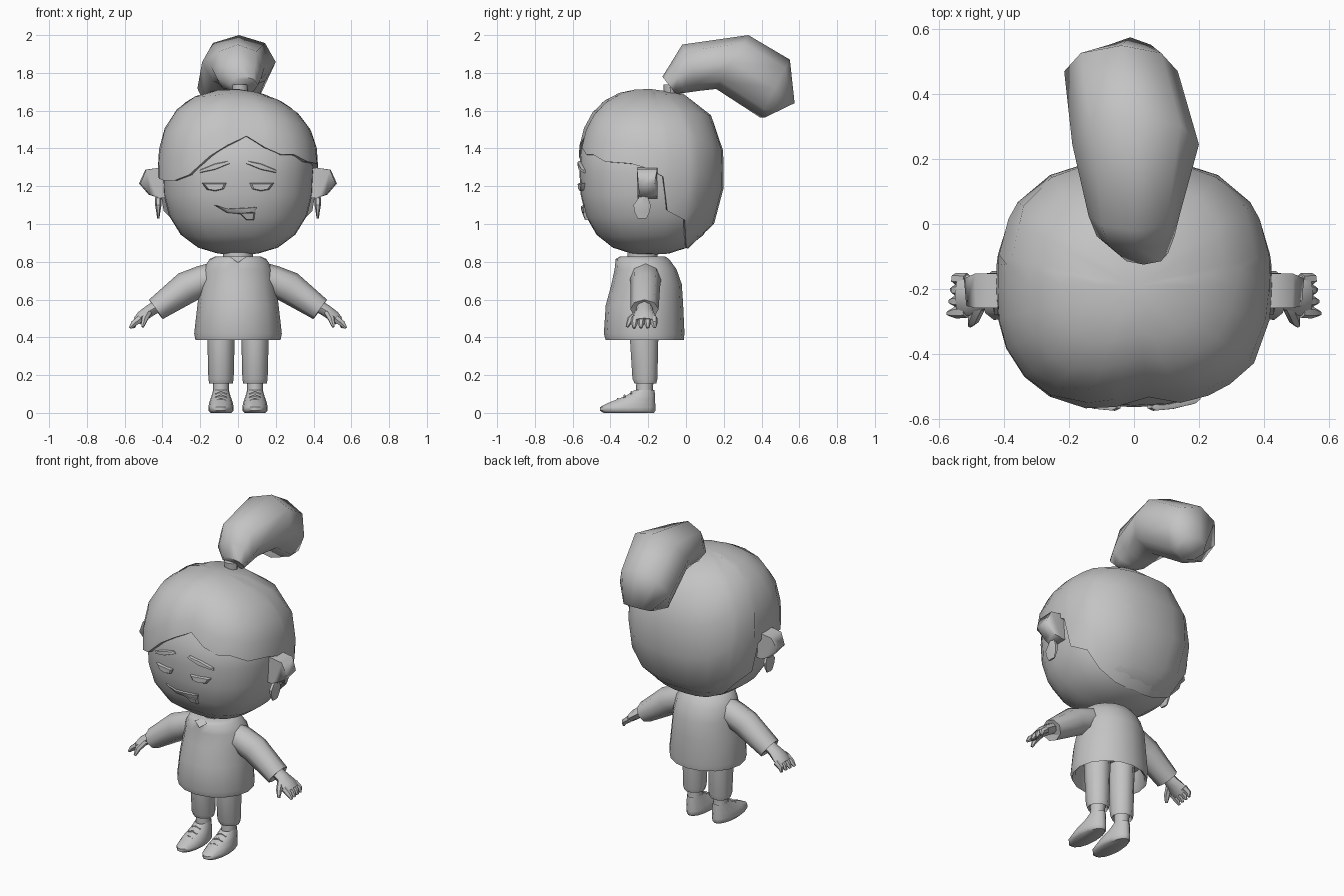
import bpy, bmesh, math
from mathutils import Vector

if "Cube" in bpy.data.objects:
    bpy.data.objects.remove(bpy.data.objects["Cube"], do_unlink=True)

grey = bpy.data.materials.new("plain_grey")
grey.use_nodes = True
grey.diffuse_color = (0.55, 0.55, 0.55, 1)
grey.node_tree.nodes["Principled BSDF"].inputs["Base Color"].default_value = grey.diffuse_color

POWER = 2.5
HEAD = Vector((0, -0.19, 1.275))
FACE_SIZE = (0.40, 0.374, 0.438)
HAIR_SIZE = (0.425, 0.392, 0.44)


def finish(name, bm, angle=50):
    bmesh.ops.remove_doubles(bm, verts=bm.verts, dist=0.0005)
    bmesh.ops.recalc_face_normals(bm, faces=bm.faces)
    mesh = bpy.data.meshes.new(name)
    bm.to_mesh(mesh)
    bm.free()
    mesh.materials.append(grey)
    obj = bpy.data.objects.new(name, mesh)
    bpy.context.collection.objects.link(obj)
    bpy.ops.object.select_all(action='DESELECT')
    obj.select_set(True)
    bpy.context.view_layer.objects.active = obj
    bpy.ops.object.shade_smooth_by_angle(angle=math.radians(angle))


def loft(name, rings, side=1, caps=True, angle=50):
    """Skin a list of equal-length rings; side=-1 mirrors in x."""
    bm = bmesh.new()
    loops = [[bm.verts.new((p[0] * side, p[1], p[2])) for p in ring] for ring in rings]
    n = len(loops[0])
    for a, b in zip(loops, loops[1:]):
        for i in range(n):
            j = (i + 1) % n
            bm.faces.new((a[i], a[j], b[j], b[i]))
    if caps:
        bm.faces.new(loops[0])
        bm.faces.new(loops[-1])
    finish(name, bm, angle)


def ovals(sections, x=0, n=12):
    """Horizontal rings from (z, half width, front y, back y)."""
    turns = [math.tau * i / n for i in range(n)]
    return [[(x + w * math.cos(t), (f + b) / 2 + (b - f) / 2 * math.sin(t), z)
             for t in turns] for z, w, f, b in sections]


def tube(path, n=8, turn=0):
    """Rings across a path of (point, horizontal radius, other radius)."""
    pts = [Vector(p[0]) for p in path]
    rings = []
    for i, (p, rh, rv) in enumerate(path):
        d = pts[min(i + 1, len(pts) - 1)] - pts[max(i - 1, 0)]
        q = d.to_track_quat('Z', 'Y')
        rings.append([pts[i] + q @ Vector((rh * math.cos(turn + math.tau * k / n),
                                           rv * math.sin(turn + math.tau * k / n), 0)) for k in range(n)])
    return rings


def head_point(az, phi, size, scale=1):
    """Point of the boxy head ellipsoid; azimuth runs from the front to +x."""
    u = Vector((math.sin(az) * math.cos(phi), -math.cos(az) * math.cos(phi), math.sin(phi)))
    s = scale * sum(abs(c) ** POWER for c in u) ** (-1 / POWER)
    p = HEAD + Vector([c * r * s for c, r in zip(u, size)])
    p.z -= 0.4 * max(0, p.x) * max(0, p.z - 1.4)  # crown slopes down on the left
    return p


def latitude(az, z):
    h = (z - HEAD.z) / HAIR_SIZE[2]
    f = (1 - abs(h) ** POWER) ** (1 / POWER)
    g = (abs(math.sin(az)) ** POWER + abs(math.cos(az)) ** POWER) ** (1 / POWER)
    return math.atan2(h * g, f)


# Head, drawn in slightly under the hair
loft("head", [[head_point(math.tau * i / 24, math.radians(lat), FACE_SIZE, 0.92 if lat > 20 else 1)
               for i in range(24)] for lat in range(-90, 91, 15)], caps=False, angle=60)

# Hair cap: one column per hairline point (azimuth in degrees, height), parted at the front
back = [(100, 1.25), (104, 1.07), (120, 1.02), (128, 0.93), (145, 0.88), (162, 0.87)]
fringe = [(-90, 1.28), (-75, 1.24), (-62, 1.23), (-48, 1.23), (-35, 1.26), (-20, 1.36), (-8, 1.42),
          (7, 1.48), (20, 1.41), (32, 1.37), (42, 1.37), (55, 1.33), (75, 1.32), (90, 1.29)]
hairline = [(-a, z) for a, z in reversed(back)] + fringe + back + [(180, 0.87)]
parting = {-8: 0.98, 7: 0.935, 20: 0.97, 32: 0.97, 42: 0.98}
columns = []
for deg, z in hairline:
    az = math.radians(deg)
    low = latitude(az, z)
    dent = parting.get(deg, 1)
    column = [head_point(az, low, FACE_SIZE, 0.93)]
    for k in range(7):
        t = k / 6
        column.append(head_point(az, low + (math.pi / 2 - low) * t, HAIR_SIZE,
                                 dent + (1 - dent) * min(1, t * 1.4)))
    columns.append(column)
loft("hair", list(zip(*columns)), caps=False, angle=60)

# Ponytail: (x, half width, top y, top z, bottom y, bottom z)
tail = [(0.03, 0.075, -0.125, 1.78, -0.055, 1.69), (0.005, 0.12, -0.075, 1.86, 0.0, 1.695),
        (0, 0.14, -0.02, 1.95, 0.07, 1.705), (0.005, 0.195, 0.33, 2.0, 0.16, 1.715),
        (-0.04, 0.175, 0.55, 1.87, 0.39, 1.565), (-0.012, 0.09, 0.575, 1.64, 0.42, 1.565)]
rings = []
for x, w, ty, tz, by, bz in tail:
    ring = []
    for i in range(8):
        c, s = math.cos(math.tau * i / 8), math.sin(math.tau * i / 8)
        ring.append((x + w * c, (ty + by + (ty - by) * s) / 2, (tz + bz + (tz - bz) * s) / 2))
    rings.append(ring)
loft("ponytail", rings, angle=70)
loft("hair_tie", tube([((0.01, -0.08, 1.67), 0.04, 0.035), ((0.01, -0.085, 1.74), 0.04, 0.035)]))

# Neck, tunic with a hollow hem, and collar
loft("neck", ovals([(0.76, 0.08, -0.31, -0.15), (0.90, 0.08, -0.31, -0.15)]))
loft("tunic", ovals([(0.50, 0.19, -0.37, -0.04), (0.40, 0.21, -0.40, -0.03), (0.385, 0.225, -0.425, -0.012),
                     (0.42, 0.232, -0.435, -0.008), (0.57, 0.215, -0.425, -0.015),
                     (0.68, 0.20, -0.395, -0.022), (0.76, 0.185, -0.378, -0.05),
                     (0.815, 0.15, -0.372, -0.09), (0.828, 0.12, -0.35, -0.11)], n=16))
bm = bmesh.new()
bm.faces.new([bm.verts.new(p) for p in
              ((-0.045, -0.372, 0.826), (0, -0.388, 0.795), (0.045, -0.372, 0.826), (0, -0.345, 0.831))])
finish("collar_notch", bm)


def face_plate(name, outline):
    """Thin raised shape that follows the face."""
    bm = bmesh.new()
    rims = []
    mx = sum(p[0] for p in outline) / len(outline)
    mz = sum(p[1] for p in outline) / len(outline)
    for lift, grow in ((-0.004, 1), (0.005, 1), (0.013, 0.8)):
        rim = []
        for px, pz in outline:
            x, z = mx + (px - mx) * grow, mz + (pz - mz) * grow
            rest = 1 - abs(x / FACE_SIZE[0]) ** POWER - abs((z - HEAD.z) / FACE_SIZE[2]) ** POWER
            rim.append(bm.verts.new((x, HEAD.y - FACE_SIZE[1] * rest ** (1 / POWER) - lift, z)))
        rims.append(rim)
    n = len(outline)
    for a, b in zip(rims, rims[1:]):
        for i in range(n):
            j = (i + 1) % n
            bm.faces.new((a[i], a[j], b[j], b[i]))
    bm.faces.new(rims[-1])
    finish(name, bm, 40)


brow = [(0.042, 1.32), (0.055, 1.333), (0.12, 1.32), (0.205, 1.285), (0.205, 1.27), (0.12, 1.288)]
eye = [(0.062, 1.216), (0.19, 1.216), (0.165, 1.182), (0.12, 1.174), (0.075, 1.185)]
face_plate("mouth", [(-0.125, 1.1), (-0.06, 1.08), (0.04, 1.085), (0.10, 1.09),
                     (0.09, 1.06), (0.02, 1.052), (-0.06, 1.06)])
face_plate("tongue", [(0.005, 1.06), (0.09, 1.06), (0.085, 1.02), (0.045, 1.02)])

for side, label in ((1, "left"), (-1, "right")):
    face_plate(label + "_eyebrow", [(x * side, z) for x, z in brow])
    face_plate(label + "_eye", [(x * side, z) for x, z in eye])

    # Boxy ear and hanging earring
    loft(label + "_ear", tube([((0.37, -0.205, 1.215), 0.07, 0.105), ((0.415, -0.205, 1.217), 0.075, 0.115),
                               ((0.46, -0.205, 1.215), 0.075, 0.11), ((0.495, -0.208, 1.185), 0.06, 0.055)],
                              4, math.pi / 4), side, angle=80)
    loft(label + "_earring", ovals([(1.03, 0.006, -0.26, -0.205), (1.065, 0.011, -0.28, -0.185),
                                    (1.10, 0.017, -0.285, -0.18), (1.145, 0.016, -0.25, -0.20)], 0.422, 6), side, angle=25)

    # Sleeve, hand and fingers
    loft(label + "_sleeve", tube([((0.10, -0.215, 0.725), 0.085, 0.08), ((0.19, -0.215, 0.70), 0.082, 0.08),
                                  ((0.27, -0.215, 0.665), 0.078, 0.086), ((0.435, -0.22, 0.548), 0.075, 0.063),
                                  ((0.42, -0.22, 0.56), 0.045, 0.04)]), side)
    loft(label + "_palm", tube([((0.41, -0.22, 0.575), 0.04, 0.032), ((0.465, -0.22, 0.542), 0.045, 0.032),
                                ((0.51, -0.22, 0.51), 0.063, 0.03), ((0.535, -0.22, 0.485), 0.06, 0.024)]), side)
    for i in range(4):
        y = -0.27 + 0.033 * i
        loft(label + "_finger", tube([((0.515, y, 0.50), 0.02, 0.022), ((0.55, y * 1.05 + 0.011, 0.475), 0.018, 0.018),
                                      ((0.572 - 0.006 * i, y * 1.1 + 0.022, 0.45), 0.008, 0.008)], 6), side)
    loft(label + "_thumb", tube([((0.475, -0.25, 0.53), 0.02, 0.02), ((0.495, -0.295, 0.495), 0.018, 0.018),
                                 ((0.505, -0.312, 0.455), 0.008, 0.008)], 6), side)

    # Trouser leg, ankle, shoe and laces
    loft(label + "_trouser_leg", ovals([(0.185, 0.045, -0.25, -0.17), (0.155, 0.062, -0.275, -0.155),
                                        (0.18, 0.067, -0.287, -0.148), (0.38, 0.072, -0.30, -0.143),
                                        (0.50, 0.075, -0.30, -0.14)], 0.09, 10), side)
    loft(label + "_ankle", ovals([(0.08, 0.046, -0.265, -0.17), (0.125, 0.042, -0.265, -0.175),
                                  (0.20, 0.044, -0.26, -0.17)], 0.09, 8), side)
    loft(label + "_shoe", ovals([(0, 0.055, -0.44, -0.167), (0.012, 0.066, -0.46, -0.158),
                                 (0.03, 0.067, -0.46, -0.158), (0.055, 0.062, -0.41, -0.16),
                                 (0.09, 0.05, -0.32, -0.162), (0.12, 0.042, -0.275, -0.165),
                                 (0.10, 0.03, -0.26, -0.18)], 0.09, 14), side)
    for i in range(3):
        y, z = -0.29 - 0.035 * i, 0.11 - 0.018 * i
        loft(label + "_lace", tube([((0.06, y, z - 0.012), 0.006, 0.006), ((0.09, y, z), 0.006, 0.006),
                                    ((0.12, y, z - 0.012), 0.006, 0.006)], 5), side)
